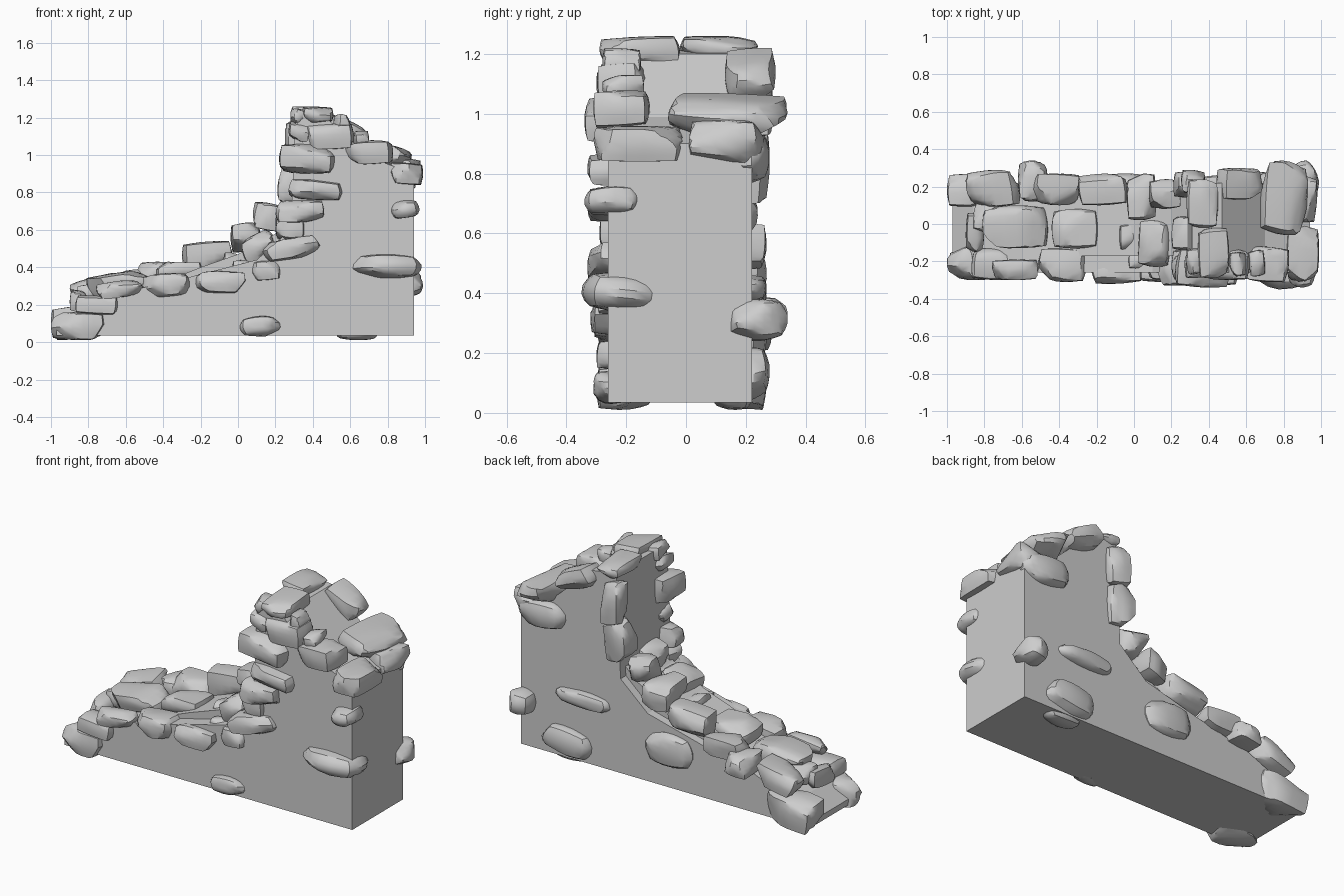
import bpy
import bmesh
import random
from math import radians
from mathutils import Vector, Euler

random.seed(11)

default_cube = bpy.data.objects.get("Cube")
if default_cube:
    bpy.data.objects.remove(default_cube, do_unlink=True)

# One plain stone colour
stone = bpy.data.materials.new("stone_grey")
stone.use_nodes = True
stone.diffuse_color = (0.61, 0.61, 0.61, 1)
shader = next(n for n in stone.node_tree.nodes if n.type == "BSDF_PRINCIPLED")
shader.inputs["Base Color"].default_value = stone.diffuse_color


def add_object(name, bm):
    """Turn a bmesh into a named stone object."""
    mesh = bpy.data.meshes.new(name)
    bm.to_mesh(mesh)
    bm.free()
    mesh.materials.append(stone)
    obj = bpy.data.objects.new(name, mesh)
    bpy.context.collection.objects.link(obj)
    return obj


def wall_core(name, profile, front, back):
    """Extrude the broken wall outline from front to back."""
    bm = bmesh.new()
    face = bm.faces.new([bm.verts.new((x, front, z)) for x, z in profile])
    extruded = bmesh.ops.extrude_face_region(bm, geom=[face])
    moved = [g for g in extruded["geom"] if isinstance(g, bmesh.types.BMVert)]
    bmesh.ops.translate(bm, verts=moved, vec=(0, back - front, 0))
    bmesh.ops.recalc_face_normals(bm, faces=bm.faces)
    return add_object(name, bm)


def random_direction():
    return Vector([random.gauss(0, 1) for _ in range(3)]).normalized()


def boulder(name, extents, roundness, lean):
    """Chip and lean a rounded block, then fit it to extents in hundredths."""
    bm = bmesh.new()
    bmesh.ops.create_cube(bm, size=2)
    bmesh.ops.subdivide_edges(bm, edges=bm.edges, cuts=4, use_grid_fill=True)
    for v in bm.verts:
        v.co = v.co.lerp(v.co.normalized() * 1.15, roundness)

    # Flatten facets where random planes chip the block
    for _ in range(8):
        normal = random_direction()
        reach = random.uniform(0.92, 1.15)
        for v in bm.verts:
            excess = v.co.dot(normal) - reach
            if excess > 0:
                v.co -= normal * excess

    tilt = Euler([radians(random.uniform(-7, 7)) for _ in range(3)])
    tilt.y += radians(lean)
    for v in bm.verts:
        v.co.z *= 0.6
        v.co.rotate(tilt)

    for axis in range(3):
        low, high = (e / 100 for e in extents[axis * 2:axis * 2 + 2])
        values = [v.co[axis] for v in bm.verts]
        smallest, span = min(values), max(values) - min(values)
        for v in bm.verts:
            v.co[axis] = low + (v.co[axis] - smallest) / span * (high - low)

    bmesh.ops.recalc_face_normals(bm, faces=bm.faces)
    obj = add_object(name, bm)
    obj.data.shade_smooth()
    obj.data.set_sharp_from_angle(angle=radians(32))
    return obj


# Solid core with a low ruined slope rising to a tower-like stub
wall_core("wall_core", [
    (-0.97, 0.035), (0.94, 0.035), (0.94, 0.9), (0.7, 0.99), (0.47, 1.2),
    (0.31, 1.22), (0.28, 0.6), (0.1, 0.44), (-0.25, 0.35), (-0.6, 0.27),
    (-0.86, 0.16), (-0.97, 0.07)], -0.26, 0.22)

# Rubble fill raised between the two edge courses
wall_core("slope_fill", [
    (-0.5, 0.28), (0.3, 0.28), (0.3, 0.67), (0.2, 0.58), (0, 0.47),
    (-0.2, 0.4)], -0.17, 0.17)

# Stones along the front edge, from the low end up and over the peak
front_course = [
    (-100, -71, -30, -11, 1, 16),
    (-87, -64, -30, -13, 14, 25),
    (-76, -51, -30, -19, 23, 33),
    (-51, -25, -31, -13, 23, 37),
    (-23, 4, -32, -17, 26, 38),
    (7, 23, -30, -15, 33, 44),
    (13, 44, -33, -16, 43, 57),
    (20, 46, -33, -15, 64, 76),
    (27, 56, -33, -15, 76, 87),
    (22, 52, -34, -13, 90, 106),
    (36, 62, -30, -13, 103, 117),
    (57, 83, -31, -12, 95, 108),
    (81, 99, -31, -1, 84, 96),
    (34, 51, -29, -2, 117, 126),
    (51, 60, -28, -15, 112, 122),
    (61, 70, -28, -14, 105, 113),
    (27, 38, -29, -14, 107, 118),
    (28, 36, -27, -13, 116, 125),
    (20, 36, -29, -14, 54, 66),
]

# Stones along the back edge, stepped up to the peak
back_course = [
    (-100, -68, 9, 27, 1, 20),
    (-90, -61, 9, 29, 20, 37),
    (-62, -46, 12, 34, 27, 39),
    (-54, -29, 10, 27, 31, 43),
    (-30, -3, 10, 27, 38, 54),
    (-4, 12, 2, 27, 48, 64),
    (8, 25, 8, 24, 59, 75),
    (21, 37, 14, 28, 70, 96),
    (25, 38, 16, 29, 92, 118),
    (28, 45, -2, 24, 118, 126),
    (44, 69, 13, 30, 104, 122),
    (67, 93, -6, 34, 92, 107),
    (82, 98, 1, 26, 83, 98),
]

# Rubble lying on the slope between the two edges
slope_rubble = [
    (-81, -46, -13, 10, 24, 38),
    (-44, -19, -13, 8, 31, 43),
    (2, 20, -23, 2, 42, 60),
    (-8, 2, -14, 0, 36, 48),
    (-3, 9, -24, -14, 35, 44),
    (-90, -80, -15, 6, 16, 28),
    (-86, -72, -4, 12, 20, 31),
    (20, 33, -14, 4, 54, 72),
]

# Loose stones bedded in the faces, corners and underside
face_stones = [
    (1, 23, -31, -20, 3, 14),
    (60, 98, -35, -7, 33, 47),
    (82, 97, -34, -15, 66, 76),
    (84, 99, 14, 34, 24, 38),
    (47, 79, 14, 28, 4, 22),
    (35, 71, 16, 27, 36, 46),
    (-20, 11, 16, 27, 16, 36),
    (64, 95, 14, 28, 77, 94),
    (52, 75, 9, 22, 1, 9),
]

# Stones that follow the ruined slope, in degrees down to the right
leaning = {
    "front_stone_3": -12,
    "front_stone_7": -10,
    "back_stone_2": -22,
    "back_stone_11": 35,
    "back_stone_12": 8,
    "slope_rubble_1": -10,
    "slope_rubble_3": -28,
}

for course, rows, roundness in (
    ("front_stone", front_course, 0.3),
    ("back_stone", back_course, 0.3),
    ("slope_rubble", slope_rubble, 0.35),
    ("face_stone", face_stones, 0.75),
):
    for number, extents in enumerate(rows, start=1):
        name = f"{course}_{number}"
        boulder(name, extents, roundness, leaning.get(name, 0))
